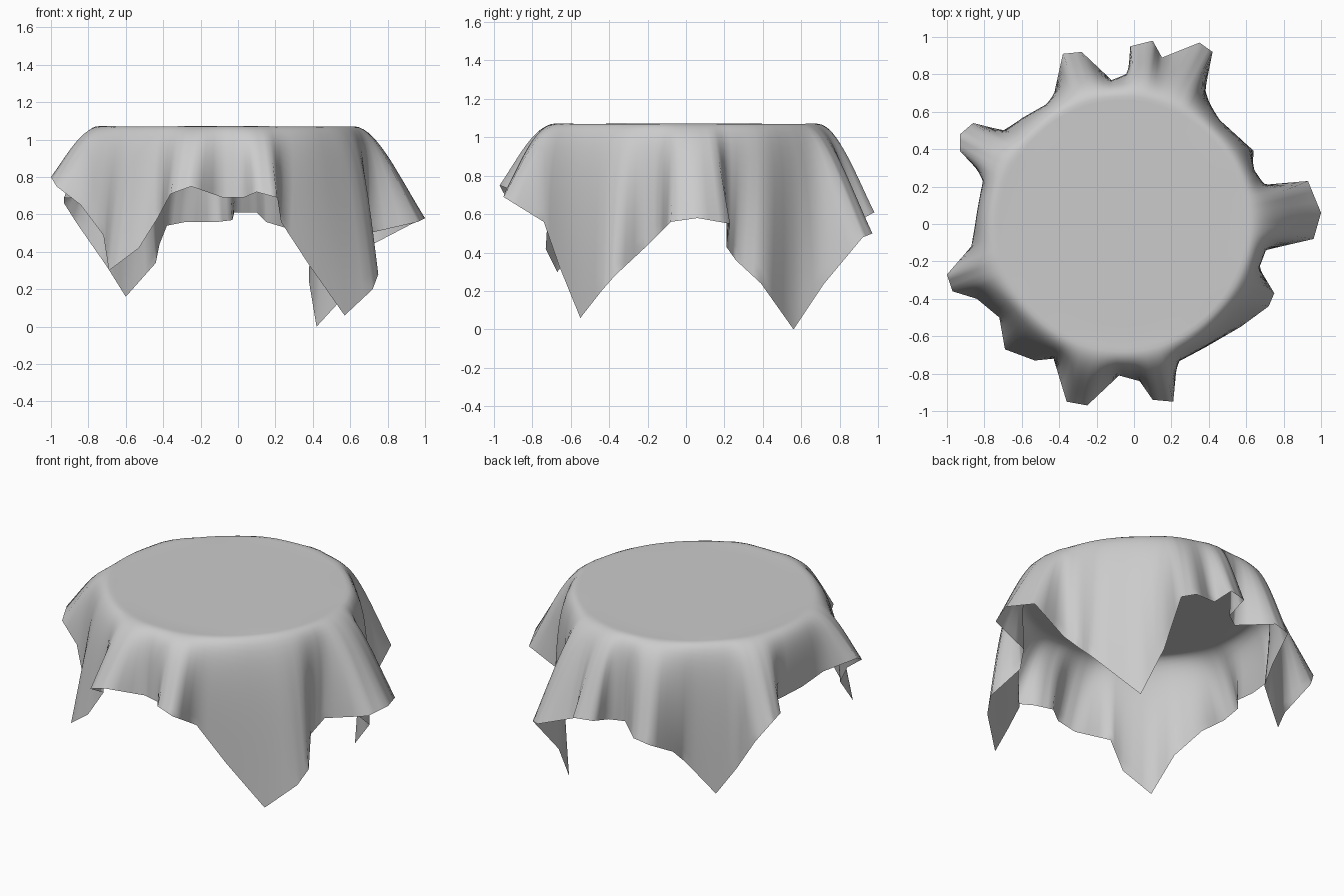
import bpy, bmesh, math
from mathutils import Vector

if "Cube" in bpy.data.objects:
    bpy.data.objects.remove(bpy.data.objects["Cube"])

# Hem path, counter-clockwise from the right-hand flap: four hanging corners with folds between
HEM = [
    (1.0, .06, .58), (.93, .23, .55), (.70, .21, .43), (.63, .26, .36), (.64, .39, .24),
    (.42, .56, 0), (.38, .72, .24), (.42, .92, .48), (.35, .97, .50), (.15, .89, .56),
    (.10, .98, .61), (-.02, .95, .61), (-.03, .81, .57), (-.11, .76, .56), (-.28, .92, .56),
    (-.38, .91, .54), (-.42, .73, .44), (-.44, .63, .34), (-.60, .56, .16), (-.70, .50, .32),
    (-.86, .54, .55), (-.93, .48, .66), (-.93, .39, .69), (-.80, .25, .68), (-.84, .05, .70),
    (-.87, -.12, .74), (-1.0, -.27, .80), (-.97, -.36, .75), (-.84, -.40, .65), (-.72, -.50, .49),
    (-.69, -.67, .30), (-.53, -.73, .42), (-.43, -.72, .58), (-.36, -.95, .71), (-.25, -.97, .75),
    (-.08, -.81, .69), (.03, -.84, .69), (.10, -.94, .72), (.21, -.95, .69), (.23, -.74, .56),
    (.38, -.66, .33), (.57, -.55, .06), (.72, -.44, .20), (.75, -.37, .28), (.66, -.22, .42),
    (.70, -.14, .50), (.96, -.08, .56),
]
CX, TOP, SUB, STEPS = -.06, 1.07, 3, 16

# Subdivide the hem
hem = []
for i, p in enumerate(HEM):
    a, b = Vector(p), Vector(HEM[(i + 1) % len(HEM)])
    hem += [a.lerp(b, k / SUB) for k in range(SUB)]
n = len(hem)

# Smoothed directions, so that folds fade out toward the round table edge
dirs = [Vector((p.x - CX, p.y, 0)).normalized() for p in hem]
W = 7
smooth = [sum((dirs[(i + k) % n] * (W + 1 - abs(k)) for k in range(-W, W + 1)),
              Vector()).normalized() for i in range(n)]


def rim(d, r, z):
    return Vector((CX + d.x * r, d.y * r, z))


def drape(d, h, t):
    """Curve from the flat top over the table edge down to the hem."""
    p0, p1 = rim(d, .66, TOP), rim(d, .79, TOP + .025)
    p2 = rim(d, .79, TOP).lerp(h, .44)
    p2.z = TOP + (h.z - TOP) * .5
    s = 1 - t
    return p0 * s**3 + p1 * (3 * s * s * t) + p2 * (3 * s * t * t) + h * t**3


# Cloth sheet: flat disc rings, then draped rings
bm = bmesh.new()
rings = [[bm.verts.new(rim(d, r, TOP)) for d in smooth] for r in (.2, .4, .55)]
for j in range(STEPS + 1):
    rings.append([bm.verts.new(drape(d, h, j / STEPS)) for d, h in zip(smooth, hem)])
centre = bm.verts.new((CX, 0, TOP))
for i in range(n):
    k = (i + 1) % n
    bm.faces.new((centre, rings[0][i], rings[0][k]))
    for a, b in zip(rings, rings[1:]):
        bm.faces.new((a[i], b[i], b[k], a[k]))
me = bpy.data.meshes.new("tablecloth")
bm.to_mesh(me)
bm.free()
cloth = bpy.data.objects.new("tablecloth", me)
bpy.context.collection.objects.link(cloth)
for f in me.polygons:
    f.use_smooth = True
